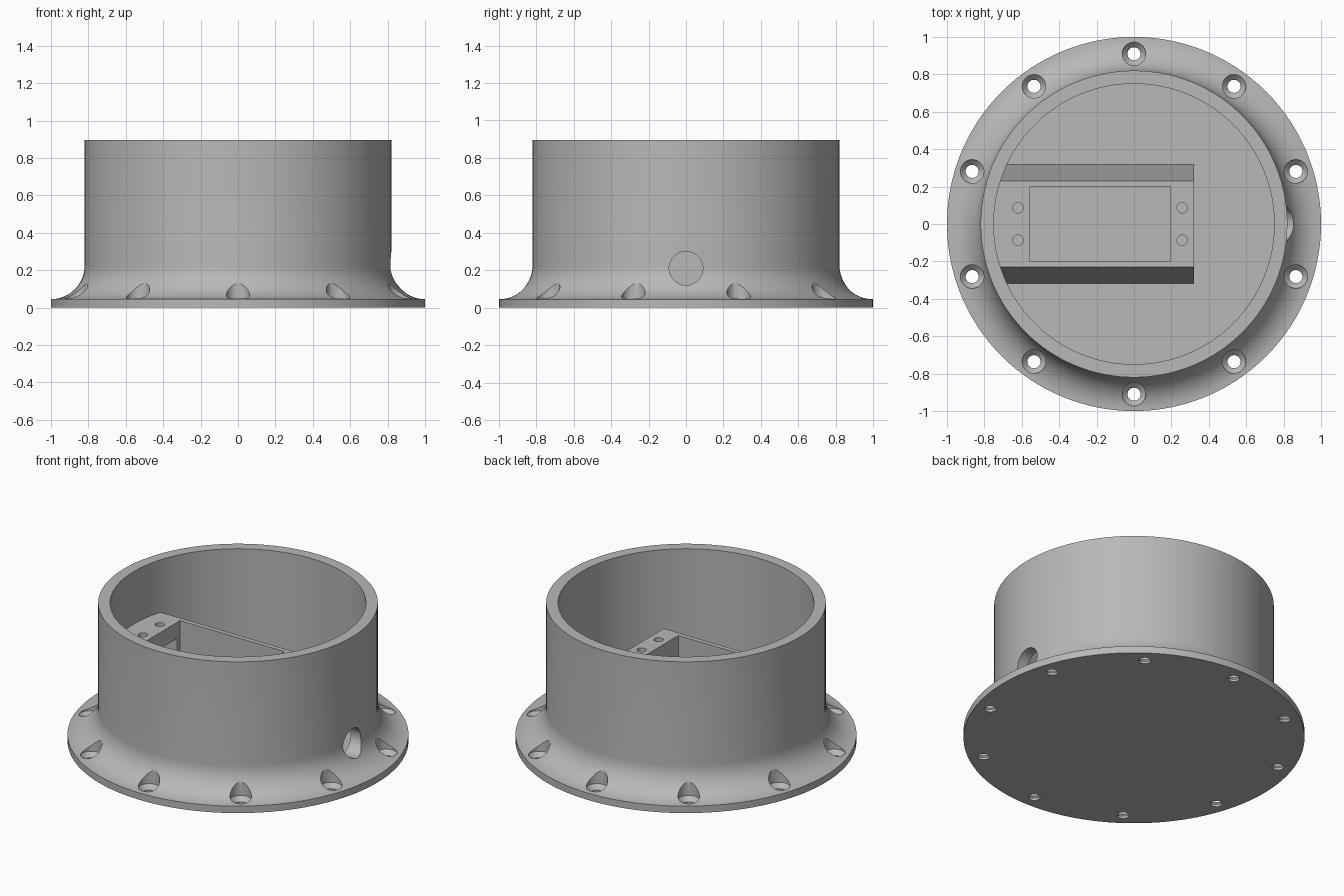
import bpy, bmesh
from math import pi, sin, cos, radians
from mathutils import Matrix, Vector

cube = bpy.data.objects.get("Cube")
if cube:
    bpy.data.objects.remove(cube, do_unlink=True)

grey = bpy.data.materials.new("plain_grey")
grey.use_nodes = True
colour = (0.48, 0.48, 0.48, 1)
grey.diffuse_color = colour
grey.node_tree.nodes["Principled BSDF"].inputs["Base Color"].default_value = colour

FLOOR, TOP = 0.045, 0.895
OUTER, INNER = 0.82, 0.75
MOUNT_TOP = 0.555


def finish(name, bm):
    """Turn a bmesh into a linked grey object."""
    bmesh.ops.remove_doubles(bm, verts=bm.verts, dist=1e-5)
    bmesh.ops.recalc_face_normals(bm, faces=bm.faces)
    mesh = bpy.data.meshes.new(name)
    bm.to_mesh(mesh)
    bm.free()
    mesh.materials.append(grey)
    obj = bpy.data.objects.new(name, mesh)
    bpy.context.collection.objects.link(obj)
    return obj


def lathe(bm, profile, steps, centre=(0, 0, 0)):
    """Revolve an (r, z) profile that starts and ends on the axis."""
    c = Vector(centre)
    verts = [bm.verts.new(c + Vector((r, 0, z))) for r, z in profile]
    edges = [bm.edges.new(pair) for pair in zip(verts, verts[1:])]
    bmesh.ops.spin(bm, geom=verts + edges, cent=c, axis=(0, 0, 1),
                   angle=2 * pi, steps=steps, use_merge=True)


def box(bm, low, high):
    low, high = Vector(low), Vector(high)
    matrix = Matrix.Translation((low + high) / 2) @ Matrix.Diagonal((*(high - low), 1))
    bmesh.ops.create_cube(bm, size=1, matrix=matrix)


def boolean(obj, cutter, operation="DIFFERENCE"):
    """Apply a boolean and discard the cutter."""
    mod = obj.modifiers.new("boolean", "BOOLEAN")
    mod.operation, mod.object, mod.solver = operation, cutter, "EXACT"
    bpy.context.view_layer.objects.active = obj
    bpy.ops.object.modifier_apply(modifier=mod.name)
    bpy.data.objects.remove(cutter, do_unlink=True)


# Housing: flange, flared fillet, tube wall and floor in one revolve
flare = 1.0 - OUTER
arc = [(1 - flare * sin(a), FLOOR + flare * (1 - cos(a)))
       for a in (radians(90 * i / 14) for i in range(15))]
bm = bmesh.new()
lathe(bm, [(0, 0), (1, 0)] + arc +
      [(OUTER, TOP), (INNER, TOP), (INNER, FLOOR), (0, FLOOR)], 128)
housing = finish("flanged_housing", bm)

# Ten countersunk bolt holes around the flange
bm = bmesh.new()
for i in range(10):
    a = radians(90 + 36 * i)
    lathe(bm, [(0, -0.05), (0.035, -0.05), (0.035, 0.015), (0.063, 0.043),
               (0.063, 0.3), (0, 0.3)], 24, (0.91 * cos(a), 0.91 * sin(a), 0))
boolean(housing, finish("bolt_hole_cutter", bm))

# Round cable opening through the +x wall
bm = bmesh.new()
bmesh.ops.create_cone(bm, cap_ends=True, segments=48, radius1=0.09, radius2=0.09, depth=0.4,
                      matrix=Matrix.Translation((0.85, 0, 0.21)) @ Matrix.Rotation(pi / 2, 4, "Y"))
boolean(housing, finish("cable_opening_cutter", bm))

# Mount block: tapered prism reaching from the -x wall
bm = bmesh.new()
section = [(-0.32, 0.03), (0.32, 0.03), (0.23, MOUNT_TOP), (-0.23, MOUNT_TOP)]
face = bm.faces.new([bm.verts.new((-0.9, y, z)) for y, z in section])
new = bmesh.ops.extrude_face_region(bm, geom=[face])["geom"]
bmesh.ops.translate(bm, vec=(1.22, 0, 0),
                    verts=[g for g in new if isinstance(g, bmesh.types.BMVert)])
mount = finish("mount_block", bm)

# Trim the block to sit inside the round wall
bm = bmesh.new()
lathe(bm, [(0, -0.1), (0.77, -0.1), (0.77, 0.8), (0, 0.8)], 128)
boolean(mount, finish("round_trim", bm), "INTERSECT")

# Rectangular well, open down to the floor
bm = bmesh.new()
box(bm, (-0.555, -0.2, -0.1), (0.195, 0.2, 0.8))
boolean(mount, finish("well_cutter", bm))

# Cable passage beneath the end of the block
bm = bmesh.new()
box(bm, (-0.9, -0.17, -0.1), (-0.5, 0.17, 0.45))
boolean(mount, finish("passage_cutter", bm))

# Four screw holes at the ends of the well
bm = bmesh.new()
for x in (-0.62, 0.257):
    for y in (-0.087, 0.087):
        lathe(bm, [(0, 0.3), (0.028, 0.3), (0.028, 0.7), (0, 0.7)], 20, (x, y, 0))
boolean(mount, finish("screw_hole_cutter", bm))

# Smooth the round surfaces, keep the edges crisp
bpy.ops.object.select_all(action="DESELECT")
for obj in (housing, mount):
    obj.select_set(True)
bpy.context.view_layer.objects.active = housing
bpy.ops.object.shade_smooth_by_angle(angle=radians(30))
